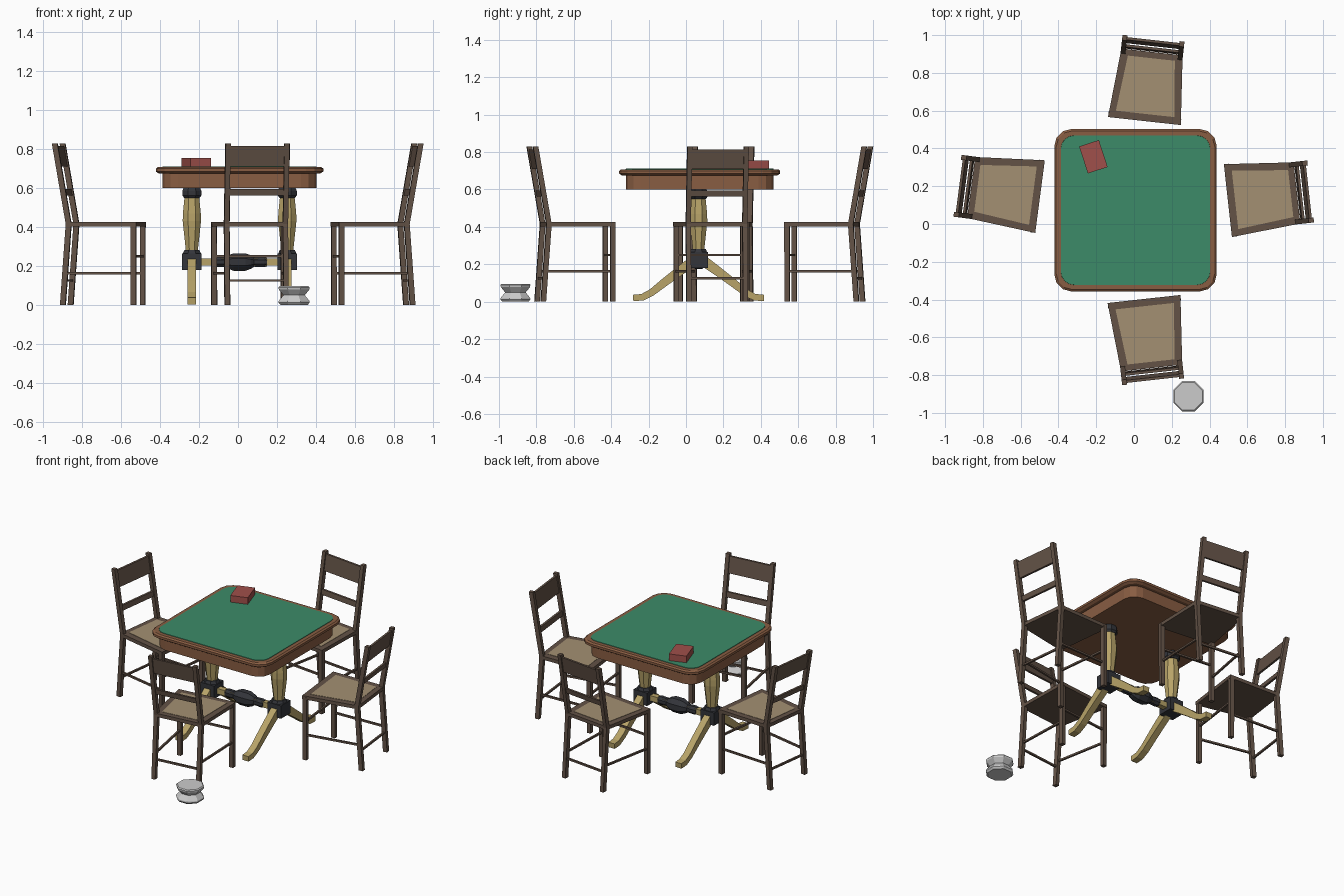
import bpy, bmesh
from math import pi, cos, sin, radians
from mathutils import Matrix, Vector

if "Cube" in bpy.data.objects:
    bpy.data.objects.remove(bpy.data.objects["Cube"])


def material(name, r, g, b):
    m = bpy.data.materials.new(name)
    m.diffuse_color = (r, g, b, 1)
    m.use_nodes = True
    m.node_tree.nodes["Principled BSDF"].inputs["Base Color"].default_value = m.diffuse_color
    return m


CHAIR = material("dark_wood", 0.125, 0.085, 0.062)
RUSH = material("woven_seat", 0.37, 0.28, 0.17)
WOOD = material("table_wood", 0.25, 0.11, 0.055)
FELT = material("green_felt", 0.045, 0.26, 0.14)
BRASS = material("pale_wood", 0.48, 0.37, 0.14)
BLACK = material("black_paint", 0.033, 0.035, 0.042)
RED = material("red_card", 0.35, 0.08, 0.07)


def loft(bm, rings):
    """Skin a list of equal-length point rings and cap both ends."""
    vs = [[bm.verts.new(p) for p in r] for r in rings]
    n = len(vs[0])
    for a, b in zip(vs, vs[1:]):
        for i in range(n):
            bm.faces.new((a[i], a[(i + 1) % n], b[(i + 1) % n], b[i]))
    bm.faces.new(vs[0][::-1])
    bm.faces.new(vs[-1])


def finish(bm, name):
    bmesh.ops.recalc_face_normals(bm, faces=bm.faces)
    me = bpy.data.meshes.new(name)
    bm.to_mesh(me)
    bm.free()
    return me


def place(me, name, mat=None, matrix=None):
    ob = bpy.data.objects.new(name, me)
    bpy.context.collection.objects.link(ob)
    if mat and not me.materials:
        me.materials.append(mat)
    if matrix:
        ob.matrix_world = matrix
    return ob


def solid(name, rings, mat=None, matrix=None):
    bm = bmesh.new()
    loft(bm, rings)
    return place(finish(bm, name), name, mat, matrix)


def rect(c, u, v, axis):
    """Rectangle of full size u x v around c, normal to the axis."""
    a, b = [(1, 2), (0, 2), (0, 1)][axis]
    out = []
    for s, t in ((-1, -1), (1, -1), (1, 1), (-1, 1)):
        p = list(c)
        p[a] += s * u / 2
        p[b] += t * v / 2
        out.append(p)
    return out


def bar(bm, pts, u, v, axis):
    loft(bm, [rect(p, u, v, axis) for p in pts])


def lathe(profile, c, n=8, axis="z"):
    """Rings from (position, flat radius) pairs about z or x."""
    rings = []
    for h, r in profile:
        k = r / cos(pi / n)
        q = [(k * cos(2 * pi * (i + .5) / n), k * sin(2 * pi * (i + .5) / n)) for i in range(n)]
        if axis == "z":
            rings.append([(c[0] + a, c[1] + b, h) for a, b in q])
        else:
            rings.append([(h, c[1] + a, c[2] + b) for a, b in q])
    return rings


def rounded(h, r, seg, z):
    """Square outline with faceted rounded corners, centred on the table."""
    pts = []
    for k, (sx, sy) in enumerate(((1, 1), (-1, 1), (-1, -1), (1, -1))):
        for i in range(seg + 1):
            t = pi / 2 * (k + i / seg)
            pts.append((TX + sx * (h - r) + r * cos(t), TY + sy * (h - r) + r * sin(t), z))
    return pts


# Table top, apron and felt
TX, TY = 0.008, 0.073
solid("table_apron", [rounded(.395, .08, 3, .60), rounded(.395, .08, 3, .68)], WOOD)
solid("table_top", [rounded(.415, .08, 3, .675), rounded(.43, .09, 3, .685),
                    rounded(.43, .09, 3, .70), rounded(.42, .085, 3, .708)], WOOD)
solid("felt", [rounded(.397, .07, 4, .70), rounded(.395, .07, 4, .711)], FELT)

# Pedestals with collars, blocks and curved feet
PY = 0.067
for x in (TX - .245, TX + .245):
    solid("column", lathe([(.27, .03), (.30, .033), (.43, .047), (.47, .046), (.56, .037)], (x, PY)), BRASS)
    solid("column_collar", lathe([(.55, .04), (.562, .049), (.585, .049), (.602, .042)], (x, PY)), BLACK)
    bm = bmesh.new()
    bar(bm, [(x, PY, .18), (x, PY, .265)], .1, .1, 2)
    loft(bm, lathe([(.265, .046), (.283, .038)], (x, PY)))
    place(finish(bm, "block"), "column_block", BLACK)
    for s in (-1, 1):
        path = [(.03, .215, .028), (.10, .165, .025), (.18, .105, .022), (.25, .05, .019),
                (.30, .024, .018), (.35, .020, .017)]
        rings = []
        for i, (y, z, t) in enumerate(path):
            a, b = path[max(i - 1, 0)], path[min(i + 1, len(path) - 1)]
            d = Vector((b[0] - a[0], b[1] - a[1])).normalized()
            ny, nz = -d.y * t, d.x * t
            rings.append([(x + e * .022, PY + s * (y + k * ny), max(0, z + k * nz))
                          for e, k in ((-1, -1), (1, -1), (1, 1), (-1, 1))])
        solid("curved_foot", rings, BRASS)

# Turned stretcher between the pedestals
bm = bmesh.new()
bar(bm, [(TX - .2, PY, .22), (TX + .2, PY, .22)], .036, .036, 0)
place(finish(bm, "stretcher"), "table_stretcher", BRASS)
solid("stretcher_turning", lathe([(TX + a, r) for a, r in (
    (-.14, .022), (-.125, .026), (-.075, .024), (-.06, .034), (-.03, .045), (.03, .045),
    (.06, .034), (.075, .024), (.125, .026), (.14, .022))], (0, PY, .22), 8, "x"), BLACK)

# Card box on the felt
bm = bmesh.new()
bar(bm, [(0, 0, 0), (0, 0, .045)], .11, .15, 2)
place(finish(bm, "card_box"), "card_box", RED,
      Matrix.Translation((-.215, .356, .71)) @ Matrix.Rotation(radians(18), 4, 'Z'))

# Spittoon on the floor
solid("spittoon", lathe([(0, .07), (.012, .08), (.02, .079), (.05, .055), (.078, .078),
                         (.09, .08), (.096, .074)], (.288, -.912)))


# Chair: local front edge at y = 0, back towards +y
def trapezoid(inset, back_y, z):
    return [(-.194 + inset, inset, z), (.194 - inset, inset, z),
            (.163 - inset, back_y, z), (-.163 + inset, back_y, z)]


def post_y(z):
    return .355 + .03 * (.415 - z) / .415 if z < .415 else .355 + .072 * (z - .415) / .415


bm = bmesh.new()
loft(bm, [trapezoid(0, .368, .402), trapezoid(0, .368, .425)])
for s in (-1, 1):
    bar(bm, [(s * .179, .015, 0), (s * .180, .015, .415)], .027, .027, 2)
    bar(bm, [(s * .152, post_y(z), z) for z in (0, .415, .83)], .026, .028, 2)
    bar(bm, [(s * .179, .015, .163), (s * .152, post_y(.163), .163)], .012, .012, 1)
bar(bm, [(-.18, .015, .25), (.18, .015, .25)], .012, .012, 0)
bar(bm, [(-.152, post_y(.125), .125), (.152, post_y(.125), .125)], .012, .012, 0)
for lo, hi in ((.562, .595), (.71, .815)):
    loft(bm, [rect((0, post_y(z), z), .30, .014, 2) for z in (lo, hi)])
frame = finish(bm, "chair_frame")

bm = bmesh.new()
loft(bm, [trapezoid(.038, .335, .415), trapezoid(.038, .335, .427)])
panel = finish(bm, "chair_seat")

for side, x, y, deg in (("back", .055, .545, -6.3), ("front", .053, -.397, 186.3),
                        ("right", .497, .124, -83.7), ("left", -.4975, .145, 82.5)):
    m = Matrix.Translation((x, y, 0)) @ Matrix.Rotation(radians(deg), 4, 'Z')
    place(frame, side + "_chair_frame", CHAIR, m)
    place(panel, side + "_chair_seat", RUSH, m)
